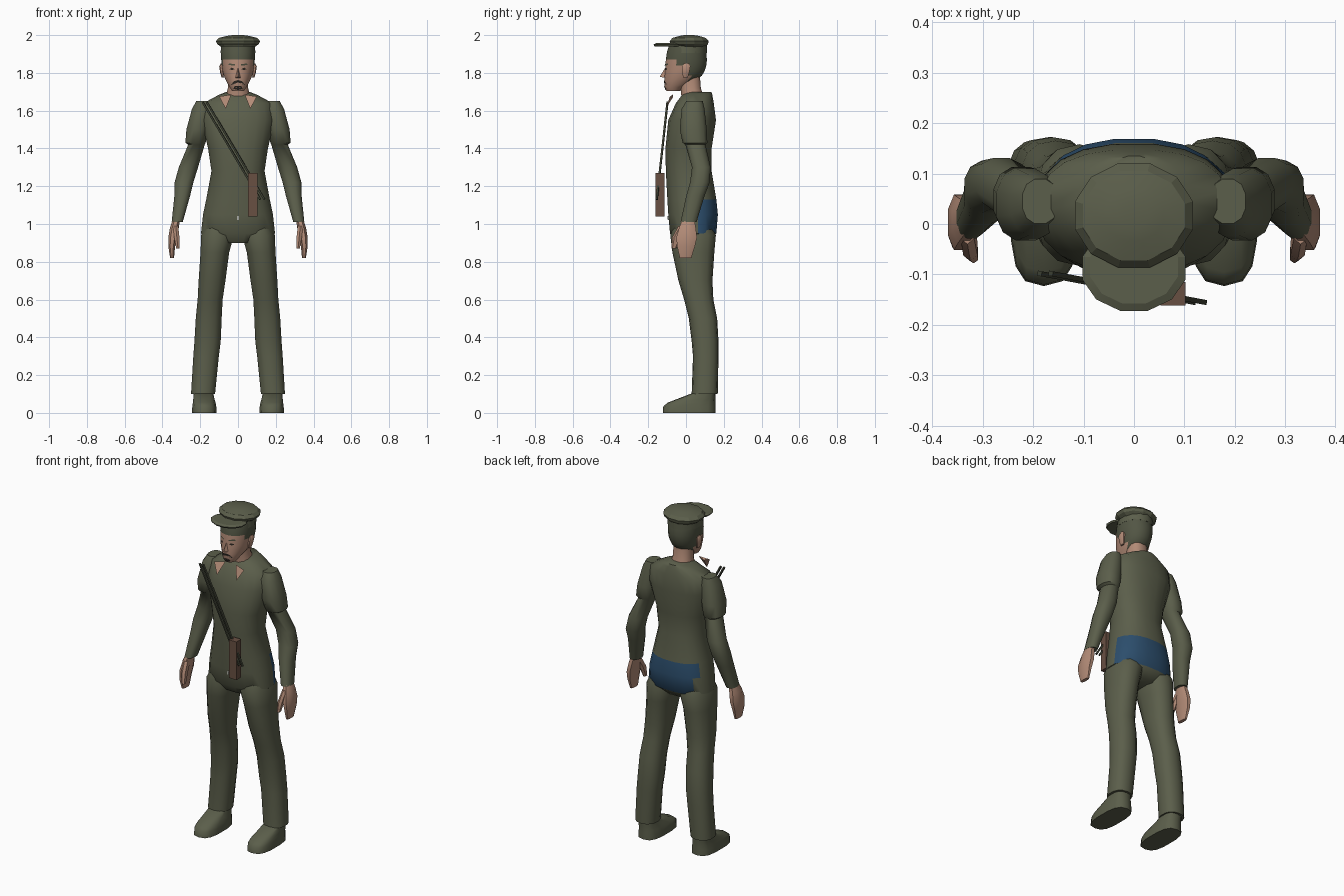
import bpy, bmesh, math
from mathutils import Vector

if "Cube" in bpy.data.objects:
    bpy.data.objects.remove(bpy.data.objects["Cube"])


def mat(name, rgb):
    m = bpy.data.materials.new(name)
    m.diffuse_color = (*rgb, 1)
    m.use_nodes = True
    m.node_tree.nodes["Principled BSDF"].inputs["Base Color"].default_value = m.diffuse_color
    return m


OLIVE = mat("olive cloth", (.105, .113, .07))
HAIR = mat("olive hair", (.085, .092, .058))
SKIN = mat("skin", (.45, .26, .185))
BLUE = mat("blue patch", (.025, .075, .15))
BROWN = mat("brown leather", (.14, .08, .055))
DARK = mat("dark facial hair", (.025, .02, .016))
STRAP = mat("dark strap", (.045, .05, .032))
PALE = mat("pale buckle", (.45, .45, .4))


def finish(name, bm, mats, angle=50, rule=None):
    bmesh.ops.recalc_face_normals(bm, faces=bm.faces)
    if rule:
        for f in bm.faces:
            f.material_index = rule(f.calc_center_median())
    me = bpy.data.meshes.new(name)
    bm.to_mesh(me)
    bm.free()
    for m in mats:
        me.materials.append(m)
    ob = bpy.data.objects.new(name, me)
    bpy.context.collection.objects.link(ob)
    if angle:
        bpy.ops.object.select_all(action='DESELECT')
        ob.select_set(True)
        bpy.context.view_layer.objects.active = ob
        bpy.ops.object.shade_smooth_by_angle(angle=math.radians(angle))
    return ob


def loft(name, rings, mats, n=16, side=1, power=.85, angle=50, rule=None):
    """Skin stacked rounded rings given as (z, x0, x1, y0, y1)."""
    bm = bmesh.new()
    loops = []
    for z, x0, x1, y0, y1 in rings:
        loop = []
        for i in range(n):
            a = 2 * math.pi * (i + .5) / n
            c, s = math.cos(a), math.sin(a)
            x = (x0 + x1) / 2 + (x1 - x0) / 2 * math.copysign(abs(c) ** power, c)
            y = (y0 + y1) / 2 + (y1 - y0) / 2 * math.copysign(abs(s) ** power, s)
            loop.append(bm.verts.new((side * x, y, z)))
        loops.append(loop)
    for a, b in zip(loops, loops[1:]):
        for i in range(n):
            j = (i + 1) % n
            bm.faces.new((a[i], a[j], b[j], b[i]))
    bm.faces.new(loops[0])
    bm.faces.new(loops[-1])
    return finish(name, bm, mats, angle, rule)


def centred(rows):
    return [(z, -w, w, y0, y1) for z, w, y0, y1 in rows]


def bar(name, a, b, width, depth, m):
    """Box running from a to b."""
    a, b = Vector(a), Vector(b)
    bm = bmesh.new()
    bmesh.ops.create_cube(bm, size=1)
    d = b - a
    for v in bm.verts:
        v.co = Vector((v.co.x * width, v.co.y * depth, v.co.z * d.length))
    q = d.to_track_quat('Z', 'Y')
    for v in bm.verts:
        v.co = q @ v.co + (a + b) / 2
    return finish(name, bm, [m], 0)


# torso with the blue patch across the seat
def patch(c):
    return int(.95 < c.z < 1.13 and c.y > .055 and c.x > -.15)


loft("torso", centred([
    (1.70, .06, .0, .135), (1.685, .10, -.02, .14), (1.64, .185, -.055, .148),
    (1.55, .195, -.095, .16), (1.4, .16, -.11, .137), (1.28, .142, -.108, .137),
    (1.13, .17, -.1, .162), (1.05, .187, -.095, .17), (.95, .198, -.086, .162),
    (.90, .12, -.05, .11)]), [OLIVE, BLUE], n=20, rule=patch)

for side, tag in ((1, "left"), (-1, "right")):
    # trouser leg and shoe
    loft(tag + "_leg", [
        (1.0, .03, .17, -.06, .13), (.94, .02, .197, -.083, .158), (.85, .045, .2, -.072, .15),
        (.7, .065, .21, -.04, .14), (.6, .08, .215, -.01, .145), (.5, .085, .225, .015, .165),
        (.38, .09, .232, .03, .172), (.3, .1, .238, .037, .172), (.1, .12, .25, .03, .168)],
        [OLIVE], n=14, side=side)
    loft(tag + "_shoe", [
        (0, .112, .245, -.123, .156), (.035, .114, .243, -.12, .156), (.055, .118, .24, -.095, .155),
        (.08, .125, .237, -.03, .155), (.105, .13, .235, .035, .155)],
        [OLIVE], n=14, side=side, power=.7)
    # sleeve
    loft(tag + "_arm", [
        (1.65, .15, .222, .0, .09), (1.61, .14, .245, -.025, .1), (1.5, .155, .275, -.035, .112),
        (1.43, .17, .28, -.02, .115), (1.42, .175, .265, -.005, .105), (1.3, .21, .315, .03, .132),
        (1.22, .235, .337, .02, .127), (1.15, .252, .338, .0, .1), (1.01, .292, .352, -.03, .057)],
        [OLIVE], n=12, side=side)
    # hand and thumb
    loft(tag + "_hand", [
        (1.03, .305, .345, -.02, .045), (.98, .312, .362, -.04, .055), (.93, .322, .37, -.055, .062),
        (.88, .332, .37, -.05, .05), (.82, .338, .36, -.035, .03)],
        [SKIN], n=8, side=side)
    loft(tag + "_thumb", [
        (.99, .315, .345, -.04, .01), (.93, .308, .34, -.073, -.025), (.87, .308, .328, -.078, -.05)],
        [SKIN], n=6, side=side)
    # open collar point
    bm = bmesh.new()
    pts = [(-.1, -.085, 1.675), (-.035, -.07, 1.685), (-.065, -.108, 1.61), (-.07, -.07, 1.67)]
    v = [bm.verts.new((-side * x, y, z)) for x, y, z in pts]
    for i, j, k in ((0, 1, 2), (0, 3, 1), (1, 3, 2), (2, 3, 0)):
        bm.faces.new((v[i], v[j], v[k]))
    finish(tag + "_collar_point", bm, [SKIN], 0)
    # ear
    loft(tag + "_ear", [
        (1.775, .075, .087, -.015, .01), (1.8, .075, .095, -.022, .018),
        (1.835, .08, .1, -.022, .025), (1.85, .08, .092, -.01, .015)],
        [SKIN], n=8, side=side)

# neck
loft("neck", centred([(1.66, .07, -.025, .1), (1.72, .055, -.03, .08), (1.79, .055, -.04, .075)]),
     [SKIN], n=12)


# head, with hair on the crown and the back
def hair(c):
    return int(c.z > 1.87 or (c.y > .02 and c.z > 1.755) or (c.y > -.05 and c.z > 1.84))


head = loft("head", centred([
    (1.705, .032, -.104, -.03), (1.725, .045, -.113, -.01), (1.755, .062, -.114, .05),
    (1.785, .076, -.114, .085), (1.81, .082, -.112, .1), (1.84, .087, -.11, .109),
    (1.87, .09, -.108, .112), (1.91, .092, -.102, .108), (1.95, .088, -.09, .1)]),
    [SKIN, HAIR], n=20, power=.95, rule=hair)

# nose
bm = bmesh.new()
v = [bm.verts.new(p) for p in ((0, -.108, 1.83), (-.018, -.105, 1.772), (.018, -.105, 1.772),
                               (0, -.139, 1.78))]
for i, j, k in ((0, 1, 3), (0, 3, 2), (1, 2, 3), (0, 2, 1)):
    bm.faces.new((v[i], v[j], v[k]))
finish("nose", bm, [SKIN], 0)

# facial details laid onto the front of the head
bpy.context.view_layer.update()


def face_plate(name, pts, m):
    bm = bmesh.new()
    vs = []
    for x, z in pts:
        hit, loc, _, _ = head.ray_cast(Vector((x, -1, z)), Vector((0, 1, 0)))
        vs.append(bm.verts.new((x, (loc.y if hit else -.1) - .004, z)))
    bm.faces.new(vs)
    finish(name, bm, [m], 0)


for s, tag in ((1, "left"), (-1, "right")):
    face_plate(tag + "_eye", [(s * x, z) for x, z in
               ((.018, 1.82), (.032, 1.814), (.046, 1.82), (.032, 1.828))], DARK)
    face_plate(tag + "_brow", [(s * x, z) for x, z in
               ((.014, 1.838), (.05, 1.842), (.048, 1.85), (.016, 1.846))], HAIR)
    face_plate(tag + "_moustache", [(s * x, z) for x, z in
               ((0, 1.762), (.022, 1.756), (.037, 1.736), (.028, 1.738), (0, 1.75))], DARK)
    face_plate(tag + "_beard", [(s * x, z) for x, z in
               ((0, 1.732), (.018, 1.73), (.024, 1.716), (0, 1.709))], DARK)

# cap: band, crown and visor
loft("cap_band", centred([(1.905, .094, -.1, .111), (1.95, .093, -.085, .112)]), [OLIVE], n=14, power=1)
loft("cap_crown", centred([
    (1.937, .09, -.065, .105), (1.952, .113, -.085, .12), (1.968, .121, -.09, .124),
    (1.985, .105, -.075, .108), (1.996, .06, -.035, .07), (2.0, .03, -.01, .04)]),
    [OLIVE], n=12, power=1, angle=15)
visor = loft("cap_visor", centred([
    (1.941, .1, -.17, .0), (1.95, .106, -.175, .0), (1.957, .09, -.16, -.01)]),
    [OLIVE], n=12, power=1, angle=15)

# shoulder strap: two thin strands crossing the chest
for i, off in enumerate((0, .022)):
    bar("strap_%d" % (i + 1), (-.187 + off, -.098, 1.645), (.118 + off, -.155, 1.13), .01, .01, STRAP)

# pouch
bar("pouch", (.077, -.138, 1.04), (.077, -.138, 1.27), .05, .046, BROWN)

# belt buckle
bar("buckle", (0, -.092, 1.022), (0, -.093, 1.042), .01, .009, PALE)
